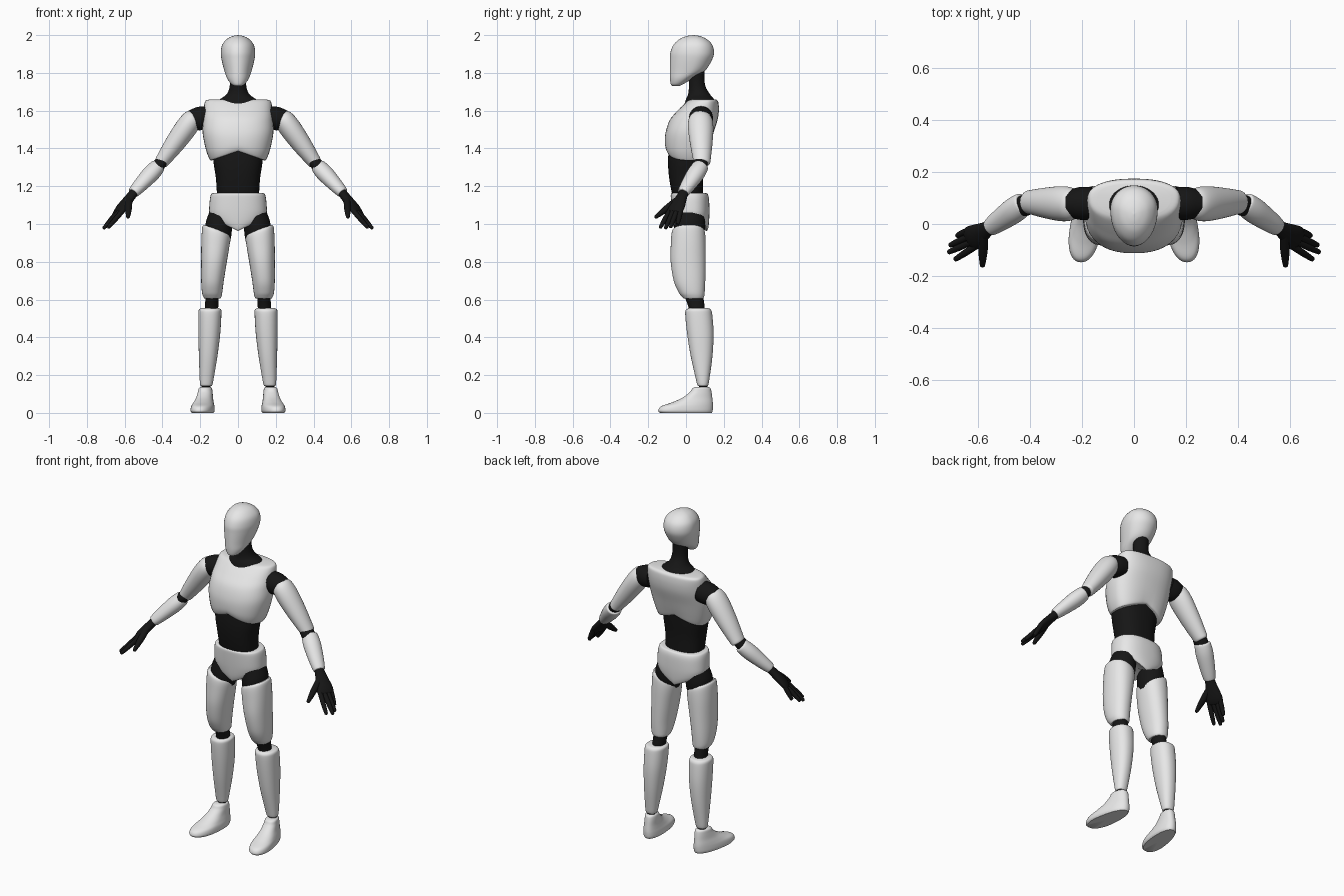
import bpy, bmesh
from math import sin, cos, pi, radians
from mathutils import Vector

SIDES = 40
STEPS = 5

cube = bpy.data.objects.get("Cube")
if cube:
    bpy.data.objects.remove(cube, do_unlink=True)


def material(name, value):
    mat = bpy.data.materials.new(name)
    mat.use_nodes = True
    colour = (value, value, value, 1)
    mat.diffuse_color = colour
    bsdf = next(n for n in mat.node_tree.nodes if n.type == 'BSDF_PRINCIPLED')
    bsdf.inputs["Base Color"].default_value = colour
    return mat


SHELL = material("light_grey_shell", 0.8)
JOINT = material("black_joint", 0.008)


def smooth_rows(rows):
    """Catmull-Rom interpolation between rows of section parameters."""
    result = []
    last = len(rows) - 1
    for i in range(last):
        before, start = rows[max(i - 1, 0)], rows[i]
        end, after = rows[i + 1], rows[min(i + 2, last)]
        for k in range(STEPS):
            t = k / STEPS
            result.append([
                b + t * (c - a) / 2 + t * t * (a - 2.5 * b + 2 * c - d / 2)
                + t ** 3 * (1.5 * (b - c) + (d - a) / 2)
                for a, b, c, d in zip(before, start, end, after)])
    result.append(list(rows[-1]))
    return result


def skin(name, rings, mat):
    """Join rings of points into a closed smooth surface."""
    bm = bmesh.new()
    loops = [[bm.verts.new(p) for p in ring] for ring in rings]
    for low, high in zip(loops, loops[1:]):
        for i in range(SIDES):
            j = (i + 1) % SIDES
            bm.faces.new((low[i], low[j], high[j], high[i]))
    for loop in (loops[0], loops[-1]):
        middle = bm.verts.new(sum((v.co for v in loop), Vector()) / SIDES)
        for i in range(SIDES):
            bm.faces.new((loop[i], loop[(i + 1) % SIDES], middle))
    bmesh.ops.recalc_face_normals(bm, faces=bm.faces)
    mesh = bpy.data.meshes.new(name)
    bm.to_mesh(mesh)
    bm.free()
    mesh.materials.append(mat)
    mesh.shade_smooth()
    mesh.set_sharp_from_angle(angle=radians(45))
    obj = bpy.data.objects.new(name, mesh)
    bpy.context.collection.objects.link(obj)
    return obj


def unit_outline(power):
    """Points of a unit superellipse."""
    points = []
    for i in range(SIDES):
        a = 2 * pi * i / SIDES
        c, s = cos(a), sin(a)
        points.append((abs(c) ** (2 / power) * (1 if c > 0 else -1),
                       abs(s) ** (2 / power) * (1 if s > 0 else -1)))
    return points


def stack(name, rows, mat, power=2.0, widest=0.5, turn=0.0, side=1):
    """Horizontal sections: z, front y, back y, half width, centre x, tilt."""
    rows = [tuple(r) + (0,) * (6 - len(r)) for r in rows]
    rings = []
    for z, front, back, half, centre, tilt in smooth_rows(rows):
        mid = front + (back - front) * widest
        ring = []
        for c, s in unit_outline(power):
            x = centre + half * c
            y = mid + s * (back - mid if s > 0 else mid - front)
            rise = tilt * (abs(x) - abs(centre))
            ring.append(Vector((side * (x - turn * (y - 0.08)), y, z + rise)))
        rings.append(ring)
    return skin(name, rings, mat)


def limb(name, start, end, rows, mat, side=1):
    """Sections across an axis: fraction, horizontal radius, other radius."""
    start, end = Vector(start), Vector(end)
    axis = (end - start).normalized()
    u = axis.cross(Vector((0, 0, 1))).normalized()
    v = axis.cross(u)
    rings = []
    for t, ru, rv in smooth_rows(rows):
        centre = start.lerp(end, t)
        ring = [centre + u * ru * c + v * rv * s for c, s in unit_outline(2)]
        rings.append([Vector((side * p.x, p.y, p.z)) for p in ring])
    return skin(name, rings, mat)


def rounded(radius, tip):
    """Section rows for a finger with a round end."""
    return [(0, radius, radius), (0.5, radius, radius), (0.9, tip, tip),
            (0.97, tip * 0.7, tip * 0.7), (1, 0.001, 0.001)]


# Head and neck
stack("head", [
    (1.73, -.07, -.035, .015), (1.74, -.08, -.015, .035),
    (1.77, -.085, .035, .057), (1.81, -.086, .1, .072),
    (1.87, -.085, .138, .087), (1.91, -.082, .148, .091),
    (1.95, -.065, .138, .083), (1.98, -.032, .108, .058),
    (1.995, .005, .072, .028), (2, .037, .039, .001)],
    SHELL, widest=0.6)
stack("neck", [
    (1.63, -.01, .155, .115), (1.66, .0, .148, .095), (1.69, .012, .125, .058),
    (1.74, .015, .1, .043), (1.83, .01, .1, .045)], JOINT)

# Torso
stack("chest", [
    (1.385, -.085, .1, .142, 0, -.34), (1.39, -.1, .112, .15, 0, -.32),
    (1.42, -.111, .125, .17, 0, -.15), (1.48, -.109, .145, .187),
    (1.55, -.086, .167, .186), (1.6, -.045, .174, .182),
    (1.64, -.005, .172, .177), (1.655, .015, .165, .167),
    (1.66, .03, .155, .14)], SHELL, power=2.4, widest=0.58)
stack("abdomen", [
    (1.12, -.06, .09, .11), (1.17, -.076, .09, .112), (1.25, -.09, .09, .118),
    (1.33, -.095, .095, .13), (1.42, -.09, .1, .135)], JOINT, power=2.4)
stack("pelvis", [
    (.963, -.052, .108, .138, 0, .48), (.97, -.06, .115, .146, 0, .48),
    (1.0, -.068, .121, .151, 0, .36), (1.06, -.075, .124, .153, 0, .1),
    (1.13, -.08, .122, .149), (1.158, -.08, .115, .142),
    (1.164, -.072, .105, .13)], SHELL, power=2.4)

for label, side in (("left", 1), ("right", -1)):
    # Leg
    stack(label + "_hip_joint", [
        (.93, -.06, .09, .066, .108, .4), (.98, -.064, .1, .068, .102, .45),
        (1.04, -.055, .1, .06, .09, .45)], JOINT, side=side)
    stack(label + "_thigh", [
        (.605, -.012, .09, .042, .136), (.615, -.022, .096, .048, .136),
        (.64, -.04, .099, .054, .137), (.7, -.065, .102, .06, .135),
        (.8, -.081, .104, .068, .127), (.9, -.08, .104, .075, .119, .1),
        (.957, -.075, .1, .074, .115, .34), (.972, -.064, .09, .066, .113, .36)],
        SHELL, power=2.2, side=side)
    stack(label + "_knee_joint", [
        (.53, .02, .1, .036, .142), (.57, .01, .098, .035, .139),
        (.62, -.01, .09, .036, .137)], JOINT, side=side)
    stack(label + "_shin", [
        (.142, .066, .113, .027, .168), (.148, .06, .118, .032, .168),
        (.18, .052, .124, .037, .166), (.3, .025, .14, .049, .158),
        (.42, .006, .146, .058, .152), (.52, -.004, .139, .061, .149),
        (.546, 0, .132, .059, .148), (.554, .015, .12, .048, .148)],
        SHELL, power=2.2, side=side)
    stack(label + "_ankle_joint", [
        (.11, .068, .115, .024, .17), (.16, .068, .112, .024, .168)],
        JOINT, side=side)
    stack(label + "_foot", [
        (0, -.138, .136, .054, .174), (.012, -.147, .141, .06, .174),
        (.035, -.132, .143, .058, .174), (.055, -.075, .142, .051, .174),
        (.08, -.02, .139, .043, .173), (.11, .02, .135, .038, .172),
        (.13, .034, .13, .034, .172), (.137, .048, .12, .026, .172)],
        SHELL, power=2.2, widest=0.4, turn=0.13, side=side)

    # Arm
    limb(label + "_shoulder_joint", (.16, .08, 1.565), (.255, .078, 1.55),
         [(0, .062, .06), (.5, .063, .062), (1, .05, .05)], JOINT, side)
    limb(label + "_upper_arm", (.222, .075, 1.583), (.412, .085, 1.318),
         [(0, .025, .022), (.03, .046, .04), (.12, .063, .054),
          (.3, .067, .058), (.6, .059, .052), (.9, .047, .04),
          (.98, .043, .035), (1, .036, .028)], SHELL, side)
    limb(label + "_elbow_joint", (.385, .084, 1.35), (.45, .06, 1.28),
         [(0, .036, .03), (.5, .041, .033), (1, .035, .03)], JOINT, side)
    limb(label + "_forearm", (.423, .079, 1.307), (.555, -.015, 1.165),
         [(0, .037, .032), (.04, .045, .04), (.3, .049, .044),
          (.7, .042, .037), (.96, .034, .03), (1, .028, .025)], SHELL, side)

    # Hand
    wrist, knuckles = Vector((.54, -.005, 1.18)), Vector((.635, -.063, 1.06))
    limb(label + "_palm", wrist, knuckles,
         [(0, .024, .022), (.3, .031, .023), (.75, .047, .022),
          (.95, .045, .016), (1, .036, .01)], JOINT, side)
    across = (knuckles - wrist).cross(Vector((0, 0, 1))).normalized()
    tips = {"little": (.68, -.045, .995), "ring": (.709, -.083, .98),
            "middle": (.715, -.11, .974), "index": (.69, -.138, .978)}
    for i, (finger, tip) in enumerate(tips.items()):
        base = wrist.lerp(knuckles, 0.88) + across * 0.022 * (i - 1.5)
        limb(f"{label}_{finger}_finger", base, tip, rounded(.013, .01),
             JOINT, side)
    limb(label + "_thumb", (.577, -.035, 1.135), (.582, -.166, 1.032),
         rounded(.018, .011), JOINT, side)
